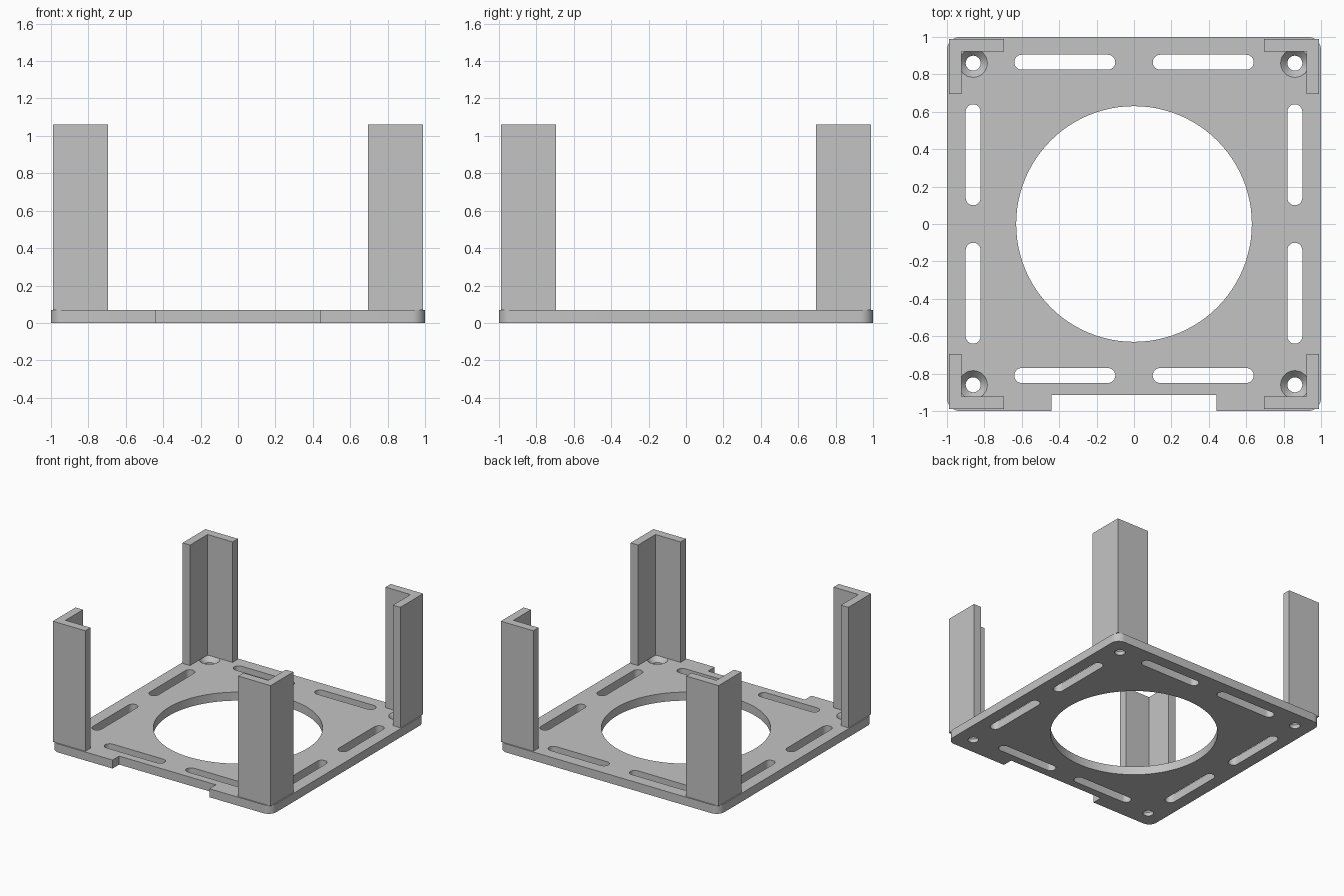
import bpy
import bmesh
from math import sin, cos, pi

if "Cube" in bpy.data.objects:
    bpy.data.objects.remove(bpy.data.objects["Cube"], do_unlink=True)

THICK = 0.07      # plate thickness
POST_TOP = 1.06
HOLE = 0.86       # screw hole offset on both axes

grey = bpy.data.materials.new("light grey")
grey.use_nodes = True
grey.diffuse_color = (0.55, 0.55, 0.55, 1)
grey.node_tree.nodes["Principled BSDF"].inputs["Base Color"].default_value = (0.55, 0.55, 0.55, 1)


def arc(cx, cy, r, start, end, steps):
    return [(cx + r * cos(start + (end - start) * i / steps),
             cy + r * sin(start + (end - start) * i / steps)) for i in range(steps + 1)]


def circle(cx, cy, r, steps):
    return arc(cx, cy, r, 0, 2 * pi, steps)[:-1]


def loft(bm, layers):
    """Closed solid through counter-clockwise outlines, given as (z, points) from the bottom up."""
    rings = [[bm.verts.new((x, y, z)) for x, y in pts] for z, pts in layers]
    bm.faces.new(rings[0][::-1])
    bm.faces.new(rings[-1])
    for low, high in zip(rings, rings[1:]):
        for i in range(len(low)):
            j = (i + 1) % len(low)
            bm.faces.new((low[i], low[j], high[j], high[i]))


def make_object(name, bm):
    bmesh.ops.recalc_face_normals(bm, faces=bm.faces)
    mesh = bpy.data.meshes.new(name)
    bm.to_mesh(mesh)
    bm.free()
    mesh.materials.append(grey)
    obj = bpy.data.objects.new(name, mesh)
    bpy.context.collection.objects.link(obj)
    return obj


# Base plate: rounded square with a notch in the front edge
r = 0.07
c = 1 - r
outline = (arc(c, c, r, 0, pi / 2, 10) + arc(-c, c, r, pi / 2, pi, 10)
           + arc(-c, -c, r, pi, 1.5 * pi, 10)
           + [(-0.44, -1), (-0.44, -0.915), (0.44, -0.915), (0.44, -1)]
           + arc(c, -c, r, 1.5 * pi, 2 * pi, 10))
bm = bmesh.new()
loft(bm, [(0, outline), (THICK, outline)])
plate = make_object("base_plate", bm)

# Cutter: fan opening, eight slots and four countersunk screw holes
bm = bmesh.new()
opening = circle(0, 0, 0.63, 96)
loft(bm, [(-0.1, opening), (0.2, opening)])


def slot(cx, cy, along_x):
    end, rad = 0.23, 0.04
    pts = arc(end, 0, rad, -pi / 2, pi / 2, 12) + arc(-end, 0, rad, pi / 2, 1.5 * pi, 12)
    pts = [(cx + x, cy + y) if along_x else (cx - y, cy + x) for x, y in pts]
    loft(bm, [(-0.1, pts), (0.2, pts)])


for side in (-1, 1):
    slot(side * 0.37, 0.865, True)
    slot(side * 0.37, -0.81, True)
    for x in (-HOLE, HOLE):
        slot(x, side * 0.37, False)
        loft(bm, [(z, circle(x, side * HOLE, rad, 32))
                  for z, rad in ((-0.1, 0.04), (0.03, 0.04), (THICK, 0.076), (0.09, 0.094))])
cutter = make_object("plate_cutter", bm)
cutter.hide_render = True

cut = plate.modifiers.new("openings", 'BOOLEAN')
cut.operation = 'DIFFERENCE'
cut.solver = 'EXACT'
cut.object = cutter
bpy.context.view_layer.objects.active = plate
plate.select_set(True)
bpy.ops.object.modifier_apply(modifier=cut.name)
bpy.data.objects.remove(cutter, do_unlink=True)
bpy.ops.object.shade_smooth_by_angle(angle=pi / 6)

# Corner posts: L-shaped angles standing on the plate
out, inn, tip = 0.99, 0.922, 0.695
profile = [(out, out), (tip, out), (tip, inn), (inn, inn), (inn, tip), (out, tip)]
for y_name, sy in (("front", -1), ("back", 1)):
    for x_name, sx in (("right", -1), ("left", 1)):
        pts = [(sx * x, sy * y) for x, y in profile]
        bm = bmesh.new()
        loft(bm, [(THICK, pts), (POST_TOP, pts)])
        make_object(f"{y_name}_{x_name}_post", bm)
